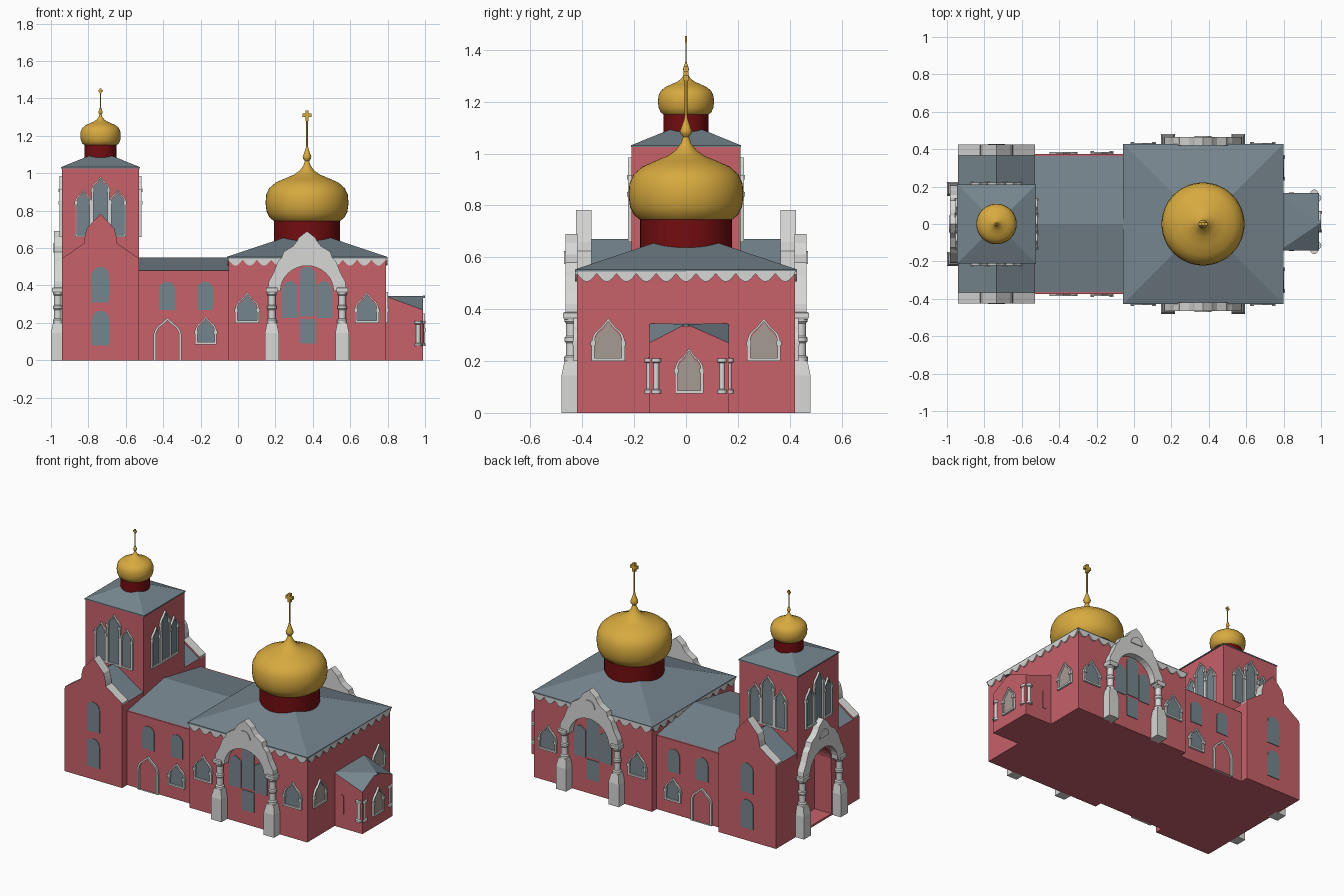
import bpy, bmesh, math
from mathutils import Matrix, Vector

if "Cube" in bpy.data.objects:
    bpy.data.objects.remove(bpy.data.objects["Cube"])

def material(name, rgb):
    m = bpy.data.materials.new(name)
    m.diffuse_color = (*rgb, 1)
    m.use_nodes = True
    m.node_tree.nodes["Principled BSDF"].inputs["Base Color"].default_value = m.diffuse_color
    return m

RED = material("wall_red", (0.57, 0.12, 0.143))
WHITE = material("trim_white", (0.68, 0.68, 0.67))
SLATE = material("slate_grey", (0.18, 0.235, 0.27))
GOLD = material("gold", (0.68, 0.40, 0.05))
DARK = material("drum_dark_red", (0.17, 0.004, 0.005))
BEIGE = material("pale_pane", (0.38, 0.33, 0.29))

def finish(bm, name, mats, rule=None, smooth=False):
    bmesh.ops.recalc_face_normals(bm, faces=bm.faces)
    if rule:
        for f in bm.faces:
            f.material_index = rule(f)
    me = bpy.data.meshes.new(name)
    bm.to_mesh(me)
    bm.free()
    ob = bpy.data.objects.new(name, me)
    for m in mats:
        me.materials.append(m)
    bpy.context.collection.objects.link(ob)
    if smooth:
        bpy.ops.object.select_all(action='DESELECT')
        ob.select_set(True)
        bpy.context.view_layer.objects.active = ob
        bpy.ops.object.shade_smooth_by_angle(angle=math.radians(35))
    return ob

def side(x, y, deg):
    """Wall frame: local x runs along the wall, local -y points outwards."""
    return Matrix.Translation((x, y, 0)) @ Matrix.Rotation(math.radians(deg), 4, 'Z')

def prism(name, pts, d0, d1, M, mats, rule=None):
    bm = bmesh.new()
    a = [bm.verts.new(M @ Vector((u, -d0, z))) for u, z in pts]
    b = [bm.verts.new(M @ Vector((u, -d1, z))) for u, z in pts]
    bm.faces.new(a)
    bm.faces.new(b[::-1])
    for i in range(len(a)):
        j = (i + 1) % len(a)
        bm.faces.new((a[i], a[j], b[j], b[i]))
    return finish(bm, name, mats, rule)

def rect(u0, u1, z0, z1):
    return [(u0, z0), (u1, z0), (u1, z1), (u0, z1)]

def box(name, x0, x1, y0, y1, z0, z1, mat):
    return prism(name, rect(x0, x1, z0, z1), -y1, -y0, Matrix(), [mat])

def ring(name, outer, inner, d, M):
    bm = bmesh.new()
    loops = [[bm.verts.new(M @ Vector((u, -dd, z))) for u, z in pts]
             for pts, dd in ((outer, 0), (outer, d), (inner, d), (inner, 0))]
    n = len(outer)
    for k in range(4):
        p, q = loops[k], loops[(k + 1) % 4]
        for i in range(n):
            j = (i + 1) % n
            bm.faces.new((p[i], p[j], q[j], q[i]))
    return finish(bm, name, [WHITE])

def lathe(name, prof, c, n, mat, smooth=True):
    """Turned shape; four sides gives a square block of half-width r."""
    bm = bmesh.new()
    k, off = (math.sqrt(2), math.pi / 4) if n == 4 else (1, 0)
    loops = [[bm.verts.new((c[0] + k * r * math.cos(off + 2 * math.pi * i / n),
                            c[1] + k * r * math.sin(off + 2 * math.pi * i / n), z))
              for i in range(n)] for r, z in prof]
    for p, q in zip(loops, loops[1:]):
        for i in range(n):
            j = (i + 1) % n
            bm.faces.new((p[i], p[j], q[j], q[i]))
    bm.faces.new(loops[0][::-1])
    bm.faces.new(loops[-1])
    return finish(bm, name, [mat], None, smooth and n > 4)

def arch(u, w, z0, z1, tip=0.0, n=14):
    """Round arched outline, with an optional ogee tip."""
    h = w / 2
    zs = z1 - tip - h
    pts = [(u - h, z0), (u + h, z0)]
    for i in range(n + 1):
        t = math.pi * i / n
        c = math.cos(t)
        pts.append((u + h * c, zs + h * math.sin(t) + tip * max(0, 1 - abs(c) / 0.5) ** 1.4))
    return pts

def window(name, u, w, z0, z1, M, pane=SLATE, tip=0.0, t=0.0):
    if pane:
        prism(name + "_pane", arch(u, w - 2 * t, z0 + t, z1 - t, tip), -0.004, 0.004, M, [pane])
    if t:
        ring(name + "_frame", arch(u, w, z0, z1, tip), arch(u, w - 2 * t, z0 + t, z1 - t, tip * .8), 0.013, M)
        for s in (-1, 1):   # small capitals at the springing line
            c, zc = u + s * (w / 2 - t / 2), z1 - tip - w / 2
            prism(name + "_capital", rect(c - t * .8, c + t * .8, zc - .012, zc + .006), 0, 0.017, M, [WHITE])

# ---- main hall
HX, HH = 0.369, 0.421
box("hall_walls", HX - HH, HX + HH, -HH, HH, 0, 0.55, RED)
lathe("hall_roof", [(HH + .008, .545), (HH + .008, .553), (.02, .69)], (HX, 0), 4, SLATE)
hall = {"front": side(HX, -HH, 0), "east": side(HX + HH, 0, 90),
        "back": side(HX, HH, 180), "west": side(HX - HH, 0, -90)}
scallop = [(HH, .548), (-HH, .548)]
for i in range(11):
    for k in range(9):
        t = k / 8
        scallop.append((-HH + 2 * HH * (i + .02 + .96 * t) / 11, .536 - .03 * math.sin(math.pi * t)))
for nm, M in hall.items():
    prism("hall_cornice_" + nm, scallop, 0, 0.008, M, [WHITE])

# ---- portals with pillars and ogee gable
half = [(.21, .37), (.205, .42), (.178, .47), (.155, .53), (.135, .55), (.125, .58),
        (.075, .61), (.055, .635), (.045, .655), (0, .69)]
gable = half + [(-u, z) for u, z in half[-2::-1]]
gable += [(-.142 * math.cos(math.pi * i / 16), .37 + .135 * math.sin(math.pi * i / 16)) for i in range(17)]

def portal(nm, M):
    prism(nm + "_portal_gable", gable, -.002, .043, M, [WHITE])
    prism(nm + "_portal_crest", [(.045 * math.cos(math.pi * i / 10), .575 + .05 * math.sin(math.pi * i / 10))
                                 for i in range(11)], .03, .049, M, [WHITE])
    for u in (-.188, .188):
        p = M @ Vector((u, -.022, 0))
        lathe(nm + "_pillar_base", [(.037, 0), (.037, .145), (.026, .2)], p, 4, WHITE)
        lathe(nm + "_pillar_shaft", [(.027, .2), (.027, .215), (.02, .222), (.02, .27), (.025, .276), (.025, .29),
                                     (.02, .296), (.02, .345), (.026, .352), (.026, .362)], p, 16, WHITE)
        lathe(nm + "_pillar_capital", [(.027, .36), (.031, .37), (.031, .385), (.026, .39)], p, 4, WHITE)

for nm in ("front", "back"):
    M = hall[nm]
    portal(nm, M)
    # tall portal glazing
    window("portal_centre", 0, .088, .235, .5, M)
    prism("portal_lower_pane", rect(-.044, .044, .09, .22), -.004, .004, M, [SLATE])
    for s in (-1, 1):
        pts = [(s * .05, .225), (s * .135, .225), (s * .135, .37), (s * .118, .415), (s * .085, .425), (s * .05, .40)]
        prism("portal_side_pane", pts, -.004, .004, M, [SLATE])
        window("hall_window", s * .32, .128, .2, .365, M, SLATE, .03, .012)
for s in (-1, 1):
    window("hall_east_window", s * .3, .128, .2, .365, hall["east"], BEIGE, .03, .012)
portal("west", side(-.941, 0, -90))

# ---- onion domes with drums and crosses
onion = [(.178, 0), (.2, .018), (.216, .05), (.222, .095), (.218, .14), (.202, .175), (.168, .205), (.118, .227),
         (.07, .247), (.04, .268), (.02, .295), (.011, .32), (.021, .332), (.023, .343), (.018, .357),
         (.008, .385), (.005, .4), (.005, .58)]
def dome(nm, x, zd, z, s, sz):
    lathe(nm + "_drum", [(.177 * s, zd), (.177 * s, z + .004)], (x, 0), 48, DARK)
    lathe(nm + "_onion", [(r * s, z + h * sz) for r, h in onion], (x, 0), 48, GOLD)
    zc = z + .565 * sz
    a, b = .013 * s, .009 * s
    box(nm + "_cross_bar", x - .025 * s, x + .025 * s, -b, b, zc - a * .7, zc + a * .7, GOLD)
    box(nm + "_cross_post", x - a * .7, x + a * .7, -b, b, zc - .03 * s, z + .59 * sz, GOLD)
dome("hall_dome", HX, .6, .745, 1, 1)
TX = -.735
dome("tower_dome", TX, 1.05, 1.15, .487, .515)

# ---- refectory between hall and tower
box("refectory_walls", -.54, -.04, -.373, .373, 0, .48, RED)
prism("refectory_roof", [(-.375, .478), (.375, .478), (0, .55)], 0, .49, side(-.535, 0, 90), [SLATE])
for s, M in ((1, side(0, -.373, 0)), (-1, side(0, .373, 180))):
    for x in (-.378, -.175):
        window("refectory_upper_window", s * x, .085, .27, .42, M)
    window("refectory_lower_window", s * -.172, .115, .085, .235, M, SLATE, .025, .012)
    door = (arch(s * -.377, .15, 0, .228, .025), arch(s * -.377, .124, 0, .213, .02))
    ring("refectory_door_frame", *door, .013, M)

# ---- tower base with recessed west arch
BY = .425
west = side(-.941, 0, -90)
wall = [(-BY, 0), (-BY, .535), (BY, .535), (BY, 0)] + \
       [(.14 * math.cos(math.pi * i / 16), .34 * (i not in (0, 16)) + .15 * math.sin(math.pi * i / 16)
         if i not in (0, 16) else 0) for i in range(17)]
prism("tower_base_west_wall", wall, -.12, 0, west, [RED])
box("tower_base", -.821, -.53, -BY, BY, 0, .535, RED)
box("porch_floor", -.94, -.82, -.14, .14, 0, .012, RED)
prism("tower_base_roof", [(-.205, .533), (.205, .533), (0, .67)], -.37, .37, side(TX, 0, 0), [SLATE])

# gable walls with white coping on their edges
step = [(.205, .53), (.205, .545), (.088, .625), (.085, .66), (.073, .705), (0, .783)]
step += [(-u, z) for u, z in step[-2::-1]]
coping = lambda f: 0 if abs(f.normal.y) > .5 else 1
for s, M in ((1, side(TX, -BY, 0)), (-1, side(TX, BY, 180))):
    prism("tower_gable", step, -.06, 0, M, [RED, WHITE], coping)
    window("tower_base_upper_window", 0, .09, .31, .5, M)
    window("tower_base_lower_window", 0, .09, .08, .265, M)

# ---- bell tower
TH = .207
box("bell_tower", TX - TH, TX + TH, -TH - .003, TH + .003, .5, 1.03, RED)
lathe("bell_tower_roof", [(TH + .005, 1.025), (TH + .005, 1.032), (.02, 1.11)], (TX, 0), 4, SLATE)
for M in (side(TX, -TH - .003, 0), side(TX, TH + .003, 180), side(TX + TH, 0, 90), side(TX - TH, 0, -90)):
    window("belfry_centre_window", 0, .096, .66, .985, M, SLATE, .025, .011)
    for s in (-1, 1):
        window("belfry_side_window", s * .092, .088, .66, .915, M, SLATE, .025, .011)

# ---- east apse with folded roof
AY, AH = .012, .153
bm = bmesh.new()
V = [bm.verts.new(p) for p in (
    (.78, AY - AH, 0), (.988, AY - AH, 0), (.988, AY + AH, 0), (.78, AY + AH, 0),
    (.78, AY - AH, .345), (.988, AY - AH, .27), (.988, AY + AH, .27), (.78, AY + AH, .345), (.988, 0, .343))]
for f in ((0, 1, 5, 4), (1, 2, 6, 8, 5), (2, 3, 7, 6), (0, 4, 7, 3), (3, 2, 1, 0), (4, 5, 8), (8, 6, 7), (4, 8, 7)):
    bm.faces.new([V[i] for i in f])
finish(bm, "apse", [RED, SLATE], lambda f: 1 if f.normal.z > .2 else 0)
prism("apse_roof_tip", [(-.02, .333), (.02, .333), (0, .345)], 0, .012, side(.988, 0, 90), [SLATE])
ME = side(.988, AY, 90)
window("apse_window", 0, .11, .075, .25, ME, BEIGE, .03, .011)

def half_column(nm, u, M):
    p = M @ Vector((u, 0, 0))
    lathe(nm, [(.02, .075), (.02, .088), (.012, .092), (.012, .192), (.02, .196), (.02, .21)],
          p, 12, WHITE)
for s in (-1, 1):
    half_column("apse_east_column", s * .127, side(.982, AY, 90))
    M = side(0, AY - s * AH, 0 if s > 0 else 180)
    half_column("apse_side_column", s * .963, M)
    window("apse_niche", s * .842, .026, .09, .215, M, RED)
